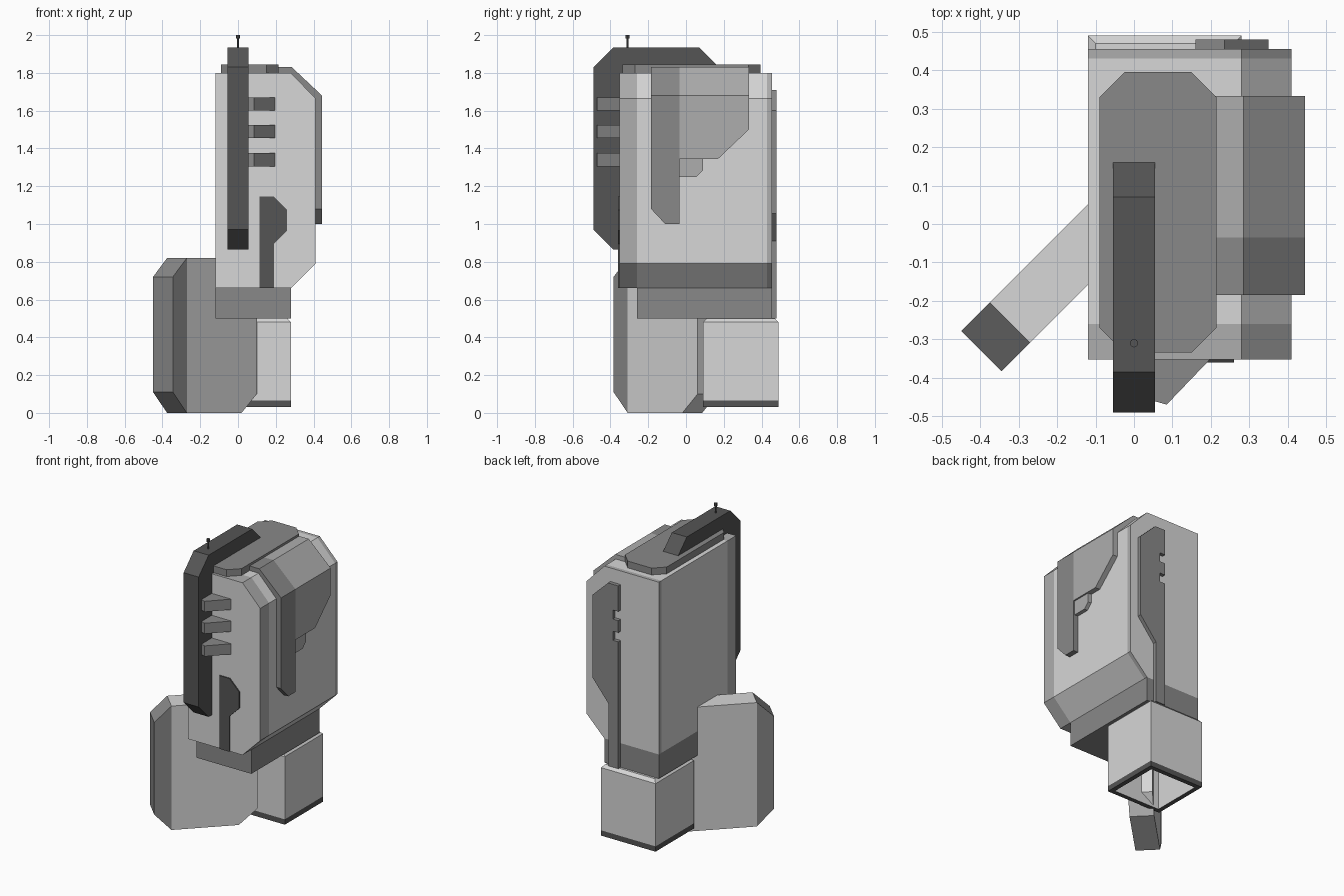
import bpy, bmesh, math
from mathutils import Vector

if "Cube" in bpy.data.objects:
    bpy.data.objects.remove(bpy.data.objects["Cube"])


def material(name, v):
    m = bpy.data.materials.new(name)
    m.diffuse_color = (v, v, v, 1)
    m.use_nodes = True
    m.node_tree.nodes["Principled BSDF"].inputs["Base Color"].default_value = m.diffuse_color
    return m


LIGHT, PALE, MID, DARK = range(4)
MATS = [material("light grey", 0.68), material("pale grey", 0.42),
        material("mid grey", 0.25), material("dark grey", 0.09)]

R = math.sqrt(0.5)
# maps from profile (a, b) and depth d to world space
AXES = {
    "x": lambda a, b, d: (d, a, b),
    "y": lambda a, b, d: (a, d, b),
    "z": lambda a, b, d: (a, b, d),
    "diag": lambda a, b, d: ((a + d) * R, (a - d) * R, b),
}


def finish(name, bm, rule):
    bmesh.ops.recalc_face_normals(bm, faces=bm.faces)
    for f in bm.faces:
        f.material_index = rule(f.calc_center_median()) if callable(rule) else rule
    me = bpy.data.meshes.new(name)
    bm.to_mesh(me)
    bm.free()
    for m in MATS:
        me.materials.append(m)
    ob = bpy.data.objects.new(name, me)
    bpy.context.collection.objects.link(ob)
    return ob


def prism(name, axis, pts, depths, rule, split=None, chop=None):
    """Extrude a profile through the given depths; split adds an edge loop, chop cuts off a side."""
    bm = bmesh.new()
    rings = [[bm.verts.new(AXES[axis](a, b, d)) for a, b in pts] for d in depths]
    n = len(pts)
    for r, s in zip(rings, rings[1:]):
        for i in range(n):
            j = (i + 1) % n
            bm.faces.new((r[i], r[j], s[j], s[i]))
    bm.faces.new(rings[0])
    bm.faces.new(rings[-1])
    for plane, clear in ((split, False), (chop, True)):
        if plane:
            bmesh.ops.bisect_plane(bm, geom=bm.verts[:] + bm.edges[:] + bm.faces[:],
                                   plane_co=plane[0], plane_no=plane[1], clear_outer=clear)
            if clear:
                bmesh.ops.holes_fill(bm, edges=bm.edges[:], sides=0)
    return finish(name, bm, rule)


def rect(a0, a1, b0, b1):
    return [(a0, b0), (a1, b0), (a1, b1), (a0, b1)]


# main housing with paler bands near both ends
prism("main_housing", "y",
      [(-.12, .66), (.28, .66), (.41, .79), (.41, 1.665), (.28, 1.8), (-.12, 1.8)],
      [-.353, -.26, .43, .455],
      lambda c: PALE if (-.35 < c.y < -.27 or .431 < c.y < .45) else LIGHT)

# neck under the housing
prism("neck_block", "z", rect(-.12, .28, -.26, .455), [.5, .66], MID)


# rear foot: hollow sleeve with a dark rim
def sleeve():
    bm = bmesh.new()
    levels = [(.03, .45), (.03, .03), (0, .03), (0, .065), (0, .48), (.02, .5)]
    rings = [[bm.verts.new((x, y, z)) for x, y in
              rect(-.12 + i, .28 - i, .09 + i, .49 - i)] for i, z in levels]
    for r, s in zip(rings, rings[1:]):
        for i in range(4):
            j = (i + 1) % 4
            bm.faces.new((r[i], r[j], s[j], s[i]))
    bm.faces.new(rings[0])
    bm.faces.new(rings[-1])
    finish("rear_sleeve", bm, lambda c: DARK if c.z < .07 else LIGHT)


sleeve()

# diagonal leg with a mid grey outer end
prism("diagonal_leg", "diag",
      [(-.515, .11), (-.41, 0), (0, 0), (.114, .1), (.114, .82), (-.41, .82), (-.515, .72)],
      [-.121, .027],
      lambda c: MID if (c.x + c.y) * R < -.412 else LIGHT,
      split=(Vector((-.41 * R, -.41 * R, 0)), Vector((1, 1, 0))))

# dark spine wrapping the front and top
prism("spine", "x",
      [(-.49, .97), (-.49, 1.83), (-.385, 1.935), (.07, 1.935), (.16, 1.845),
       (.16, 1.8), (-.35, 1.8), (-.35, .865), (-.385, .865)], [-.055, .055], DARK)

# antenna
for nm, rad, z0, z1 in (("antenna_rod", .005, 1.93, 1.99), ("antenna_tip", .011, 1.982, 2.0)):
    ring = [(rad * math.cos(k * math.pi / 4), -.31 + rad * math.sin(k * math.pi / 4))
            for k in range(8)]
    prism(nm, "z", ring, [z0, z1], DARK)

# octagonal top plate
prism("top_plate", "z",
      [(-.025, .395), (.15, .395), (.215, .33), (.215, -.27),
       (.15, -.335), (-.025, -.335), (-.09, -.27), (-.09, .33)], [1.8, 1.845], MID)


# side armour folded over the housing shoulder
def shoulder(zb):
    return [(.1, 1.8), (.1, 1.83), (.285, 1.83), (.445, 1.68), (.445, zb),
            (.41, zb), (.41, 1.665), (.28, 1.8)]


prism("side_strap", "y", shoulder(1.0), [-.185, -.035], MID,
      chop=(Vector((0, -.11, 1.0)), Vector((0, -.08, -.075))))
prism("side_wing", "y", shoulder(1.345), [-.035, .333], PALE,
      chop=(Vector((0, .17, 1.345)), Vector((0, .155, -.163))))
prism("side_tab", "x", [(-.035, 1.345), (-.035, 1.25), (.055, 1.25), (.09, 1.285), (.09, 1.345)],
      [.41, .435], PALE)

# front cooling fins
for z in (1.305, 1.455, 1.6):
    prism("front_gill", "z", [(.05, -.35), (.2, -.35), (.085, -.47), (.05, -.46)],
          [z, z + .07], MID)

# front key-shaped plate
prism("front_plate", "y",
      [(.115, .66), (.115, 1.145), (.19, 1.145), (.26, 1.075),
       (.26, .965), (.19, .895), (.19, .66)], [-.36, -.352], DARK)

# rear notched plate
pts = [(.16, .5), (.23, .5), (.23, .91), (.35, 1.055), (.35, 1.6), (.235, 1.71), (.16, 1.71)]
for z in (1.54, 1.4):
    pts += [(.16, z), (.2, z), (.2, z - .06), (.16, z - .06)]
prism("rear_plate", "y", pts, [.454, .48], MID)
